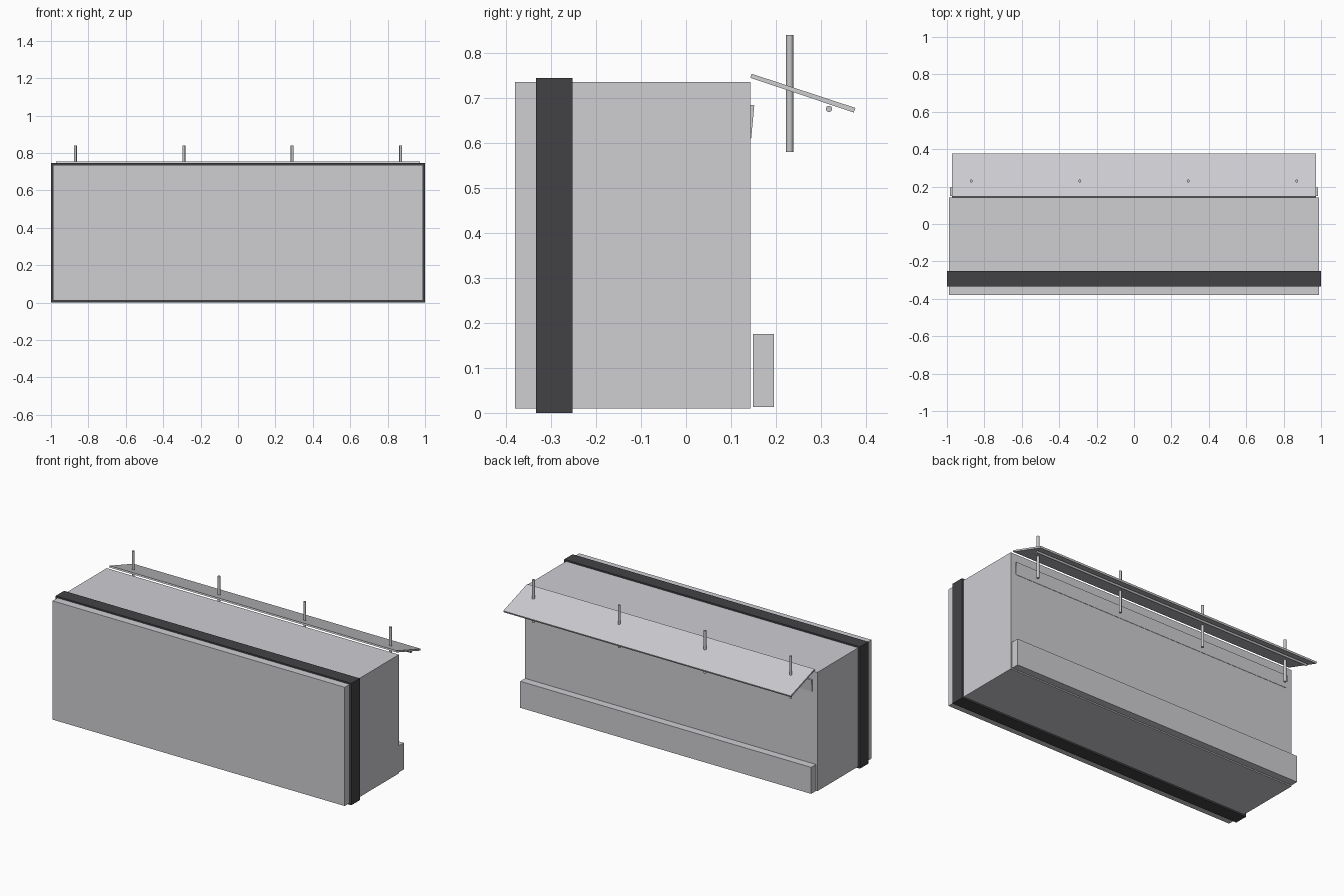
import bpy
from mathutils import Matrix

if "Cube" in bpy.data.objects:
    bpy.data.objects.remove(bpy.data.objects["Cube"])


def material(name, rgb):
    m = bpy.data.materials.new(name)
    m.diffuse_color = (*rgb, 1.0)
    m.use_nodes = True
    m.node_tree.nodes["Principled BSDF"].inputs["Base Color"].default_value = m.diffuse_color
    return m


BODY = material("light grey", (0.62, 0.62, 0.65))
METAL = material("rod grey", (0.56, 0.56, 0.56))
DARK = material("charcoal", (0.055, 0.055, 0.061))


def extrude_x(name, profile, half, mat):
    """Extrude a (y, z) profile symmetrically along x."""
    n = len(profile)
    verts = [(x, y, z) for x in (-half, half) for y, z in profile]
    faces = [tuple(reversed(range(n))), tuple(range(n, 2 * n))]
    faces += [(i, (i + 1) % n, n + (i + 1) % n, n + i) for i in range(n)]
    mesh = bpy.data.meshes.new(name)
    mesh.from_pydata(verts, [], faces)
    mesh.materials.append(mat)
    obj = bpy.data.objects.new(name, mesh)
    bpy.context.collection.objects.link(obj)
    return obj


def box(name, half, y0, y1, z0, z1, mat):
    return extrude_x(name, [(y0, z0), (y1, z0), (y1, z1), (y0, z1)], half, mat)


def rod(name, loc, radius, length, rot, mat):
    bpy.ops.mesh.primitive_cylinder_add(vertices=24, radius=radius, depth=length,
                                        location=loc, rotation=rot)
    obj = bpy.context.object
    obj.name = name
    obj.data.materials.append(mat)
    bpy.ops.object.shade_smooth_by_angle()
    return obj


# Main cabinet and the dark band wrapped round it
box("main_body", 0.988, -0.380, 0.143, 0.010, 0.736, BODY)
box("dark_band", 1.0, -0.333, -0.252, 0.0, 0.745, DARK)

# Lower rear skirt, set just off the back face
box("rear_skirt", 0.984, 0.149, 0.196, 0.013, 0.175, BODY)

# Thin wedge strip high on the back face
extrude_x("rear_wedge_strip",
          [(0.142, 0.610), (0.145, 0.610), (0.152, 0.684), (0.142, 0.685)], 0.955, BODY)

# Sloping rear flap
extrude_x("rear_flap",
          [(0.143, 0.745), (0.373, 0.668), (0.377, 0.678), (0.146, 0.754)], 0.972, BODY)

# Long rail under the flap
rod("flap_rail", (0, 0.318, 0.676), 0.007, 1.90, (0, 1.5707963, 0), METAL)

# Four upright rods passing through the flap
for i in range(4):
    rod(f"upright_rod_{i + 1}", (-0.87 + 0.58 * i, 0.2305, 0.710), 0.008, 0.26,
        (0, 0, 0), METAL)
